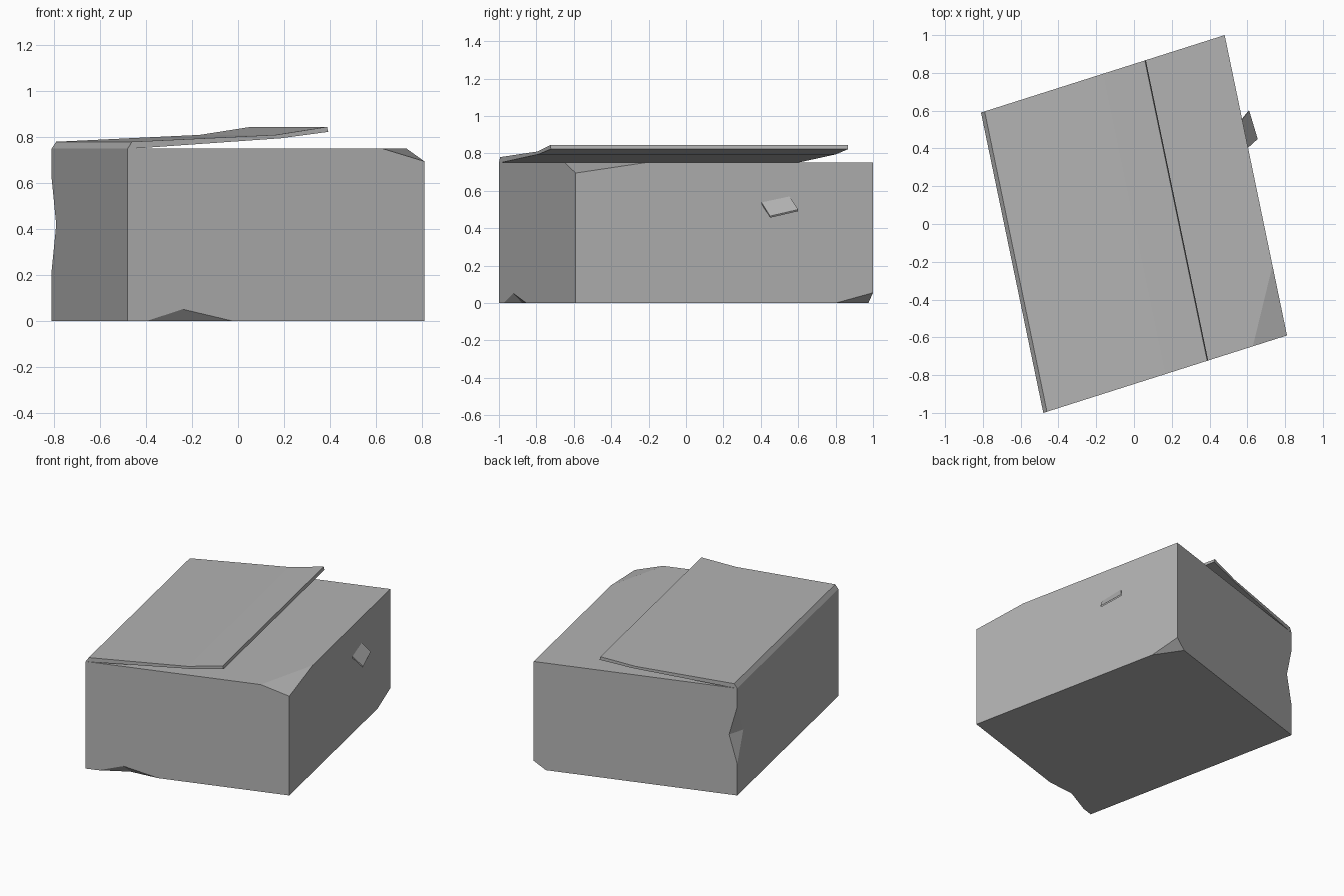
import bpy, bmesh
from mathutils import Vector

if "Cube" in bpy.data.objects:
    bpy.data.objects.remove(bpy.data.objects["Cube"])

H = 0.75  # box height

grey = bpy.data.materials.new("worn grey")
grey.diffuse_color = (0.45, 0.45, 0.45, 1)
grey.use_nodes = True
grey.node_tree.nodes["Principled BSDF"].inputs["Base Color"].default_value = grey.diffuse_color


def P(u, v, z):
    """Skewed box frame: u across, v along, both -1..1."""
    return Vector((0.645 * u - 0.165 * v, 0.205 * u + 0.795 * v, z))


def make(name, verts, faces):
    mesh = bpy.data.meshes.new(name)
    mesh.from_pydata([tuple(p) for p in verts], [], faces)
    bm = bmesh.new()
    bm.from_mesh(mesh)
    bmesh.ops.recalc_face_normals(bm, faces=bm.faces)
    bm.to_mesh(mesh)
    bm.free()
    mesh.materials.append(grey)
    obj = bpy.data.objects.new(name, mesh)
    bpy.context.collection.objects.link(obj)
    return obj


# Box body with two clipped corners, a nick in the front foot and a dented edge
pts = {
    "a0": (-1, -1, 0), "a1": (-1, -1, H),
    "b0": (1, -1, 0), "b1": (1, -1, 0.695),
    "bf": (0.72, -1, H), "bs": (1, -0.535, H),
    "c1": (1, 1, H), "c0": (1, 1, 0.055),
    "cs": (1, 0.75, 0), "cb": (0.88, 1, 0),
    "d0": (-1, 1, 0), "d1": (-1, 1, H),
    "dl": (-1, 1, 0.22), "dh": (-1, 1, 0.62),
    "db": (-0.92, 1, 0.42), "ds": (-1, 0.88, 0.42),
    "n0": (-0.876, -1, 0), "n1": (-0.287, -1, 0),
    "nt": (-0.628, -1, 0.052), "ni": (-0.585, -0.95, 0),
}
keys = list(pts)
outlines = [
    "a0 n0 nt n1 b0 b1 bf a1",       # front
    "b0 cs c0 c1 bs b1",             # right
    "c0 cb d0 dl db dh d1 c1",       # back
    "d0 a0 a1 d1 dh ds dl",          # left
    "a1 bf bs c1 d1",                # top
    "a0 d0 cb cs b0 n1 ni n0",       # bottom
    "b1 bs bf", "c0 cs cb",          # clipped corners
    "n0 ni nt", "nt ni n1",          # nick
    "dh db ds", "dl ds db",          # edge dent
]
make("box_body", [P(*pts[k]) for k in keys],
     [[keys.index(k) for k in o.split()] for o in outlines])

# Bent lid: one profile run along the length of the box
profile = [(-1, H), (-0.97, 0.78), (0.0, 0.81), (0.345, 0.845),
           (0.353, 0.823), (0.03, 0.795), (-0.9, H + 0.003)]
n = len(profile)
verts = [P(u, v, z) for v in (-1, 1) for u, z in profile]
sides = [[i, (i + 1) % n, n + (i + 1) % n, n + i] for i in range(n)]
make("lid", verts, sides + [list(range(n)), list(range(n, 2 * n))])

# Slanted flap standing off the right side
quad = [Vector(p) for p in ((0.60, 0.40, 0.545), (0.57, 0.55, 0.575),
                            (0.61, 0.60, 0.50), (0.655, 0.45, 0.465))]
drop = Vector((-0.004, 0, -0.009))
make("side_flap", quad + [p + drop for p in quad],
     [[0, 1, 2, 3], [7, 6, 5, 4]] +
     [[i, (i + 1) % 4, 4 + (i + 1) % 4, 4 + i] for i in range(4)])
